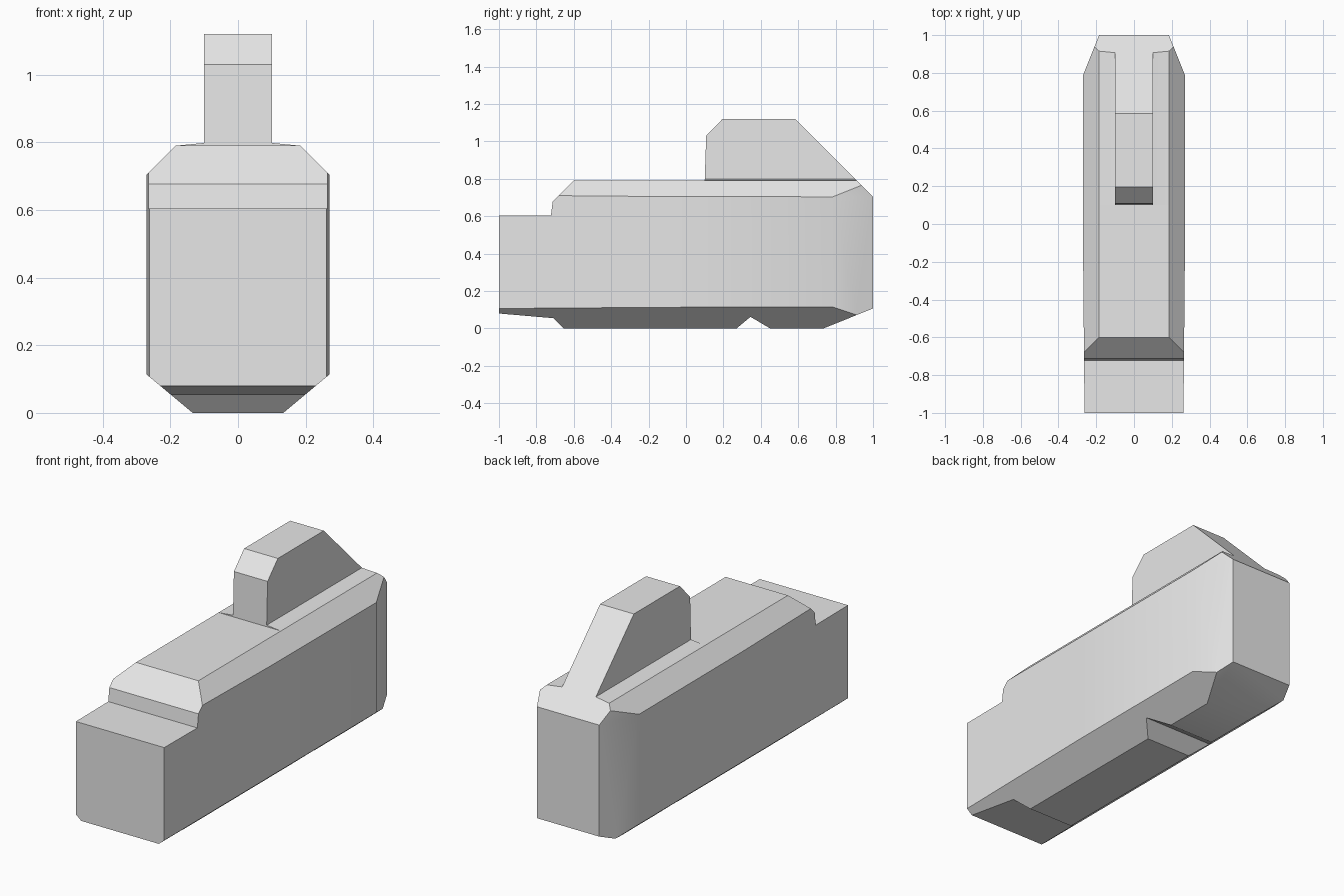
import bpy
import bmesh
from mathutils import Vector

cube = bpy.data.objects.get("Cube")
if cube:
    bpy.data.objects.remove(cube, do_unlink=True)

grey = bpy.data.materials.new("light_grey")
grey.use_nodes = True
grey.diffuse_color = (0.8, 0.8, 0.8, 1)
grey.node_tree.nodes["Principled BSDF"].inputs["Base Color"].default_value = (0.8, 0.8, 0.8, 1)

AXES = {"x": (1, 2), "y": (0, 2), "z": (0, 1)}


def prism(name, axis, outline, start, end):
    """Extrude a 2D outline along one axis."""
    bm = bmesh.new()
    a, b = AXES[axis]
    verts = []
    for p in outline:
        co = Vector((start, start, start))
        co[a], co[b] = p
        verts.append(bm.verts.new(co))
    face = bm.faces.new(verts)
    ext = bmesh.ops.extrude_face_region(bm, geom=[face])
    shift = Vector((0, 0, 0))
    shift["xyz".index(axis)] = end - start
    moved = [g for g in ext["geom"] if isinstance(g, bmesh.types.BMVert)]
    bmesh.ops.translate(bm, vec=shift, verts=moved)
    bmesh.ops.recalc_face_normals(bm, faces=bm.faces)
    mesh = bpy.data.meshes.new(name)
    bm.to_mesh(mesh)
    bm.free()
    mesh.materials.append(grey)
    obj = bpy.data.objects.new(name, mesh)
    bpy.context.collection.objects.link(obj)
    return obj


def mirrored(half):
    """Close a right-hand half outline across x = 0."""
    return half + [(-x, v) for x, v in reversed(half)]


def combine(obj, other, operation):
    """Apply a boolean and discard the helper."""
    mod = obj.modifiers.new("combine", "BOOLEAN")
    mod.operation = operation
    mod.solver = "EXACT"
    mod.object = other
    bpy.context.view_layer.objects.active = obj
    bpy.ops.object.modifier_apply(modifier=mod.name)
    bpy.data.objects.remove(other, do_unlink=True)


# Body: side profile trimmed by its chamfered section and tapered plan
body = prism("body", "x", [
    (-1, 0.08), (-0.71, 0.055), (-0.655, 0), (0.27, 0), (0.345, 0.062),
    (0.45, 0), (0.735, 0), (1, 0.107), (1, 0.705), (0.915, 0.79),
    (-0.6, 0.79), (-0.713, 0.677), (-0.722, 0.605), (-1, 0.605)], -0.4, 0.4)
section = prism("body_section", "y", mirrored([
    (0.122, -0.01), (0.272, 0.115), (0.272, 0.703), (0.175, 0.8)]), -1.2, 1.2)
combine(body, section, "INTERSECT")
plan = prism("body_plan", "z", mirrored([
    (0.2615, -1.1), (0.262, -1), (0.27, -0.1), (0.271, 0.785),
    (0.185, 1), (0.145, 1.1)]), -0.2, 1.3)
combine(body, plan, "INTERSECT")

# Fin with a faint sloped shoulder at its base
fin = prism("fin", "x", [
    (0.1, 0.7), (0.1, 0.79), (0.108, 1.03), (0.195, 1.12), (0.585, 1.12),
    (1, 0.705)], -0.4, 0.4)
shoulder = prism("fin_section", "y", mirrored([
    (0.185, 0.75), (0.185, 0.79), (0.1, 0.798), (0.1, 1.3)]), -0.2, 1.2)
combine(fin, shoulder, "INTERSECT")
combine(body, fin, "UNION")

# Soft rear corners, crisp edges elsewhere
bpy.ops.object.select_all(action="DESELECT")
body.select_set(True)
bpy.context.view_layer.objects.active = body
bpy.ops.object.shade_smooth_by_angle(angle=0.5)
